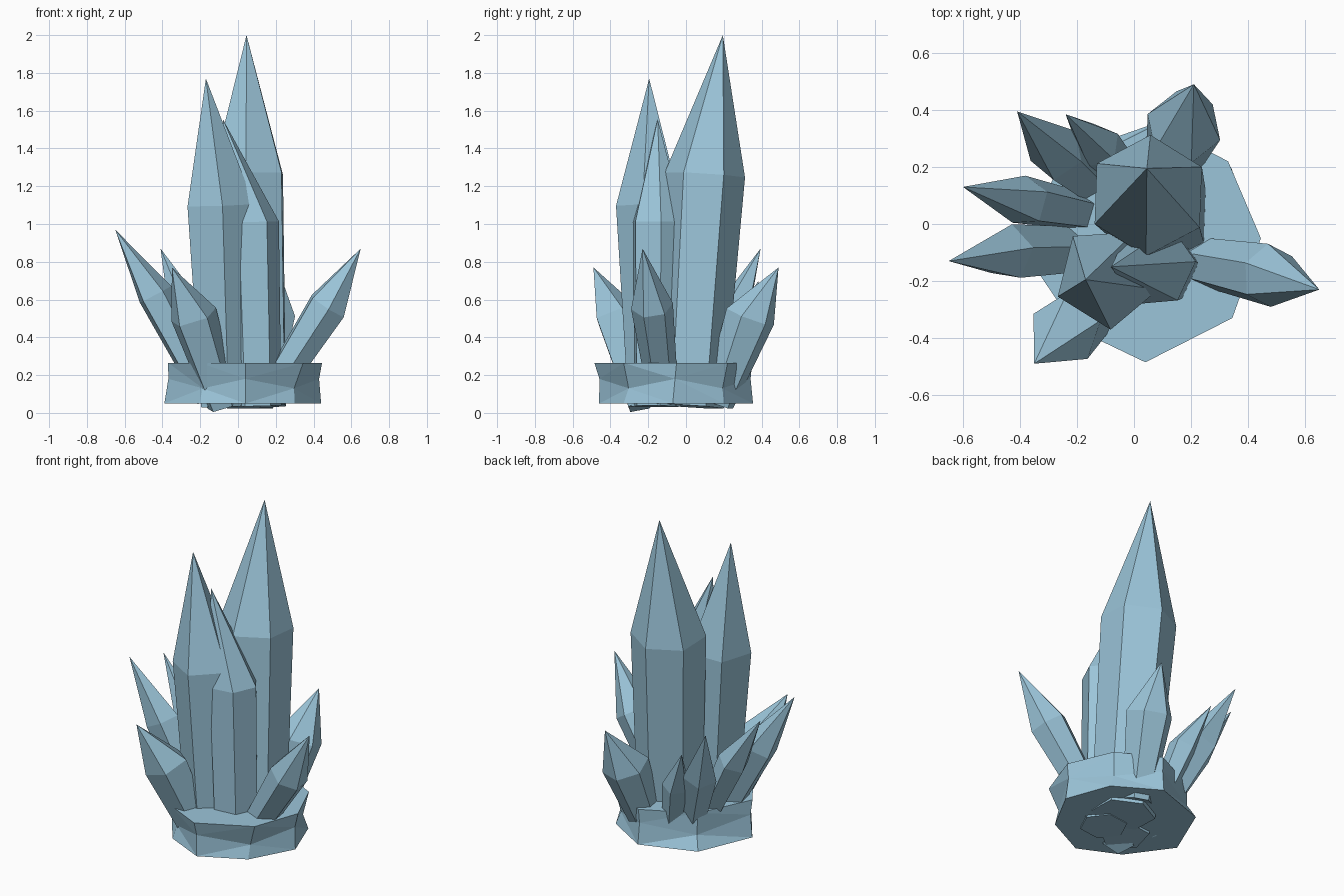
import bpy, bmesh
from math import cos, sin, radians, tau
from mathutils import Vector

default_cube = bpy.data.objects.get("Cube")
if default_cube:
    bpy.data.objects.remove(default_cube, do_unlink=True)

# Single pale ice blue
ice = bpy.data.materials.new("ice_blue")
ice.use_nodes = True
colour = (0.33, 0.56, 0.70, 1)
ice.diffuse_color = colour
ice.node_tree.nodes["Principled BSDF"].inputs["Base Color"].default_value = colour


def finish(name, bm):
    bmesh.ops.recalc_face_normals(bm, faces=bm.faces)
    mesh = bpy.data.meshes.new(name)
    bm.to_mesh(mesh)
    bm.free()
    mesh.materials.append(ice)
    obj = bpy.data.objects.new(name, mesh)
    bpy.context.collection.objects.link(obj)


def bridge(bm, lower, upper):
    n = len(lower)
    return [bm.faces.new((lower[i], lower[(i + 1) % n], upper[(i + 1) % n], upper[i]))
            for i in range(n)]


def crystal(name, tip, shoulder, r_top, base, r_base, sides=6, turn=0):
    """Flared prism from base to shoulder, closed by a pointed tip."""
    bm = bmesh.new()
    shoulder, base = Vector(shoulder), Vector(base)
    tilt = Vector((0, 0, 1)).rotation_difference(shoulder - base)
    rings = []
    for centre, r in ((base, r_base), (shoulder, r_top)):
        ring = []
        for i in range(sides):
            a = radians(turn) + tau * i / sides
            ring.append(bm.verts.new(centre + tilt @ Vector((r * cos(a), r * sin(a), 0))))
        rings.append(ring)
    bridge(bm, *rings)
    bm.faces.new(rings[0][::-1])
    point = bm.verts.new(tip)
    for i in range(sides):
        bm.faces.new((rings[1][i], rings[1][(i + 1) % sides], point))
    finish(name, bm)


# Three tall central crystals
crystal("tall_crystal", (0.045, 0.195, 2.0), (0.05, 0.10, 1.26), 0.213,
        (0.095, 0.02, 0.035), 0.18, 6, 28)
crystal("second_crystal", (-0.17, -0.195, 1.77), (-0.095, -0.185, 1.10), 0.186,
        (-0.06, -0.16, 0.035), 0.145, 5, 58)
crystal("third_crystal", (-0.08, -0.15, 1.555), (0.067, -0.145, 1.01), 0.15,
        (0.095, -0.15, 0.035), 0.135, 6, 5)

# Small crystals leaning outwards
crystal("right_crystal", (0.65, -0.23, 0.87), (0.475, -0.18, 0.565), 0.112,
        (0.17, -0.12, 0.09), 0.08, 6, 35)
crystal("left_crystal", (-0.65, -0.13, 0.97), (-0.44, -0.10, 0.625), 0.10,
        (-0.15, -0.09, 0.08), 0.08, 5, 10)
crystal("left_rear_crystal", (-0.60, 0.13, 0.91), (-0.38, 0.08, 0.58), 0.09,
        (-0.12, 0.03, 0.08), 0.065, 5, 20)
crystal("rear_left_crystal", (-0.41, 0.395, 0.87), (-0.27, 0.25, 0.53), 0.10,
        (-0.11, 0.11, 0.09), 0.065, 5, 50)
crystal("small_rear_crystal", (-0.24, 0.385, 0.70), (-0.125, 0.275, 0.44), 0.08,
        (-0.03, 0.18, 0.09), 0.055, 5, 30)
crystal("rear_crystal", (0.21, 0.49, 0.77), (0.175, 0.34, 0.51), 0.135,
        (0.12, 0.17, 0.05), 0.085, 6, -20)
crystal("front_crystal", (-0.35, -0.49, 0.77), (-0.235, -0.365, 0.51), 0.13,
        (-0.08, -0.23, 0.04), 0.09, 5, 15)

# Chipped rock base: dented, faceted rim between two irregular outlines
top = [(0.445, -0.05), (0.345, -0.33), (0.04, -0.485), (-0.20, -0.37),
       (-0.37, -0.12), (-0.22, 0.20), (0.08, 0.35), (0.33, 0.22)]
bottom = [(0.44, -0.07), (0.30, -0.33), (0.04, -0.46), (-0.205, -0.345),
          (-0.39, -0.09), (-0.25, 0.24), (0.08, 0.355), (0.34, 0.20)]
middle = []
for i, (t, b) in enumerate(zip(top, bottom)):
    p = (Vector(t) + Vector(b)) / 2 * (0.92 if i % 2 else 0.97)
    middle.append((p.x, p.y, 0.13 if i % 2 else 0.18))
bm = bmesh.new()
rings = [[bm.verts.new(co) for co in ring] for ring in (
    [(x, y, 0.05) for x, y in bottom], middle, [(x, y, 0.265) for x, y in top])]
sides = bridge(bm, rings[0], rings[1]) + bridge(bm, rings[1], rings[2])
bm.faces.new(rings[2])
bm.faces.new(rings[0][::-1])
bmesh.ops.triangulate(bm, faces=sides)
finish("rock_base", bm)
